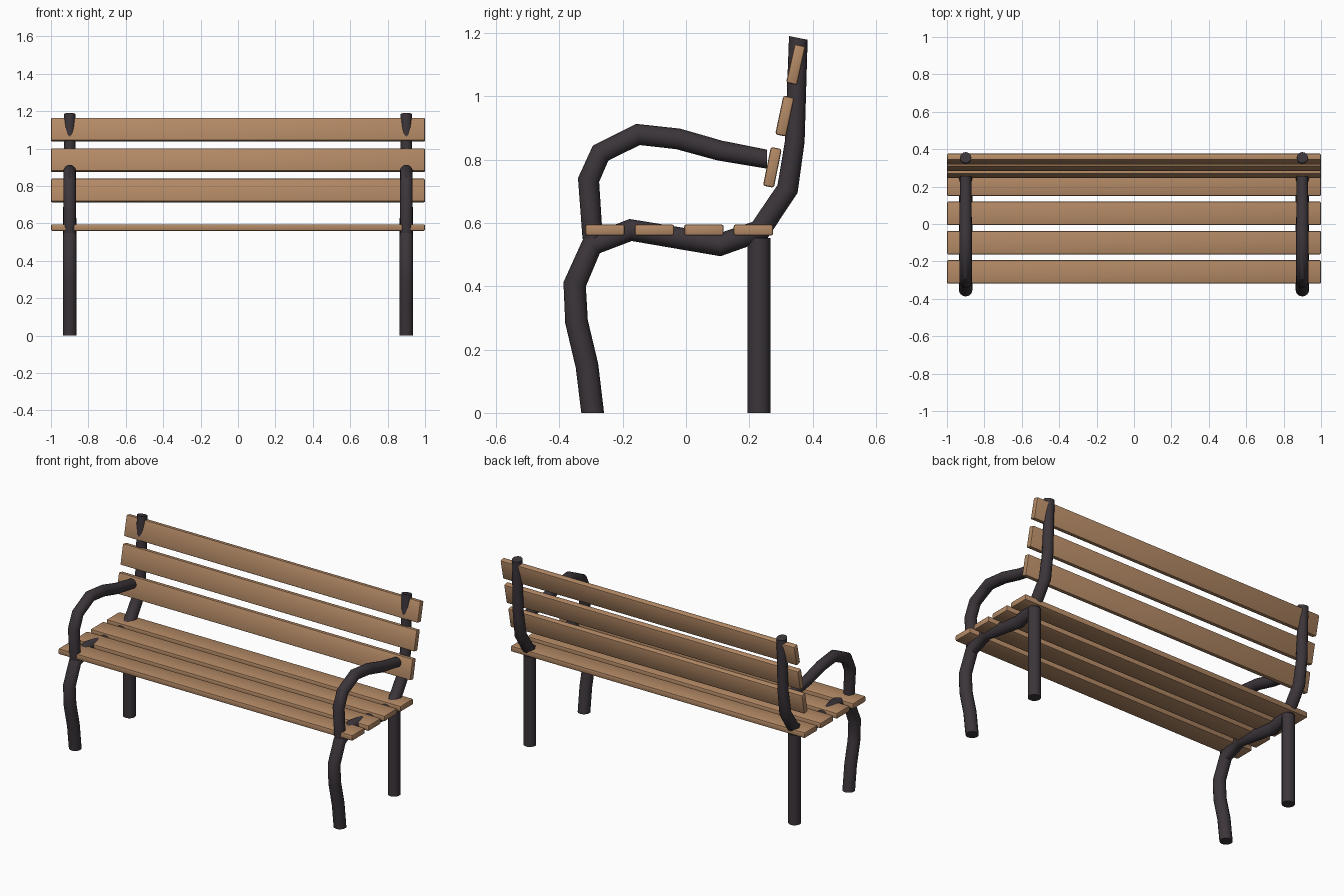
import bpy, bmesh, math
from mathutils import Vector

if "Cube" in bpy.data.objects:
    bpy.data.objects.remove(bpy.data.objects["Cube"])


def material(name, rgb):
    m = bpy.data.materials.new(name)
    m.diffuse_color = (*rgb, 1)
    m.use_nodes = True
    m.node_tree.nodes["Principled BSDF"].inputs["Base Color"].default_value = m.diffuse_color
    return m


WOOD = material("warm wood", (0.45, 0.25, 0.13))
METAL = material("dark metal", (0.045, 0.036, 0.043))


def finish(bm, name, mat, angle):
    bmesh.ops.recalc_face_normals(bm, faces=bm.faces)
    me = bpy.data.meshes.new(name)
    bm.to_mesh(me)
    bm.free()
    me.materials.append(mat)
    ob = bpy.data.objects.new(name, me)
    bpy.context.collection.objects.link(ob)
    bpy.ops.object.select_all(action='DESELECT')
    ob.select_set(True)
    bpy.context.view_layer.objects.active = ob
    bpy.ops.object.shade_smooth_by_angle(angle=math.radians(angle))
    return ob


def tube(name, x, path, start, end, sides=16):
    """Sweep a round section along (y, z, radius) points in a side plane."""
    bm = bmesh.new()
    pts = [Vector((p[0], p[1])) for p in path]
    rings = []
    for i, (y, z, r) in enumerate(path):
        if i == 0:
            t = Vector(start)
        elif i == len(path) - 1:
            t = Vector(end)
        else:
            t = (pts[i] - pts[i - 1]).normalized() + (pts[i + 1] - pts[i]).normalized()
        t.normalize()
        ring = []
        for k in range(sides):
            a = 2 * math.pi * k / sides
            c, s = r * math.cos(a), r * math.sin(a)
            ring.append(bm.verts.new((x + c, y - s * t.y, z + s * t.x)))
        rings.append(ring)
    for a, b in zip(rings, rings[1:]):
        for k in range(sides):
            n = (k + 1) % sides
            bm.faces.new((a[k], a[n], b[n], b[k]))
    bm.faces.new(rings[0])
    bm.faces.new(rings[-1])
    return finish(bm, name, METAL, 35)


def slat(name, y, z, tilt=0):
    """Long plank with softened edges, wide along y before tilting."""
    bm = bmesh.new()
    bmesh.ops.create_cube(bm, size=1)
    bmesh.ops.scale(bm, vec=(2, 0.125, 0.035), verts=bm.verts)
    bmesh.ops.bevel(bm, geom=bm.edges[:], offset=0.007, segments=2,
                    profile=0.5, affect='EDGES')
    ob = finish(bm, name, WOOD, 35)
    ob.location = (0, y, z)
    ob.rotation_euler.x = math.radians(tilt)


# Front leg, seat support and back post in one bent tube
FRAME = [(-0.295, 0, .036), (-0.313, .149, .036), (-0.346, .288, .036),
         (-0.352, .406, .036), (-0.297, .531, .036), (-0.175, .578, .035),
         (0.106, .531, .036), (0.232, .575, .036), (0.321, .708, .034),
         (0.344, .859, .031), (0.355, 1.185, .030)]
# Armrest from the front of the seat to the lowest back slat
ARM = [(-0.295, .55, .032), (-0.308, .736, .034), (-0.270, .821, .034),
       (-0.152, .880, .034), (-0.025, .866, .033), (0.107, .829, .032),
       (0.256, .802, .030)]
REAR = [(0.231, 0, .036), (0.231, .553, .036)]

for side, x in (("left", -0.9), ("right", 0.9)):
    tube("frame_" + side, x, FRAME, (0, 1), (0.2, 1))
    tube("armrest_" + side, x, ARM, (0, 1), (1, 0))
    tube("rear_leg_" + side, x, REAR, (0, 1), (0, 1))

# Seat planks
for i in range(4):
    slat(f"seat_slat_{i + 1}", -0.256 + 0.1563 * i, 0.578)

# Backrest planks, leaning back
for i, (y, z, lean) in enumerate([(0.273, .776, 11.5), (0.312, .938, 12),
                                  (0.347, 1.101, 12.5)]):
    slat(f"back_slat_{i + 1}", y, z, 90 - lean)
